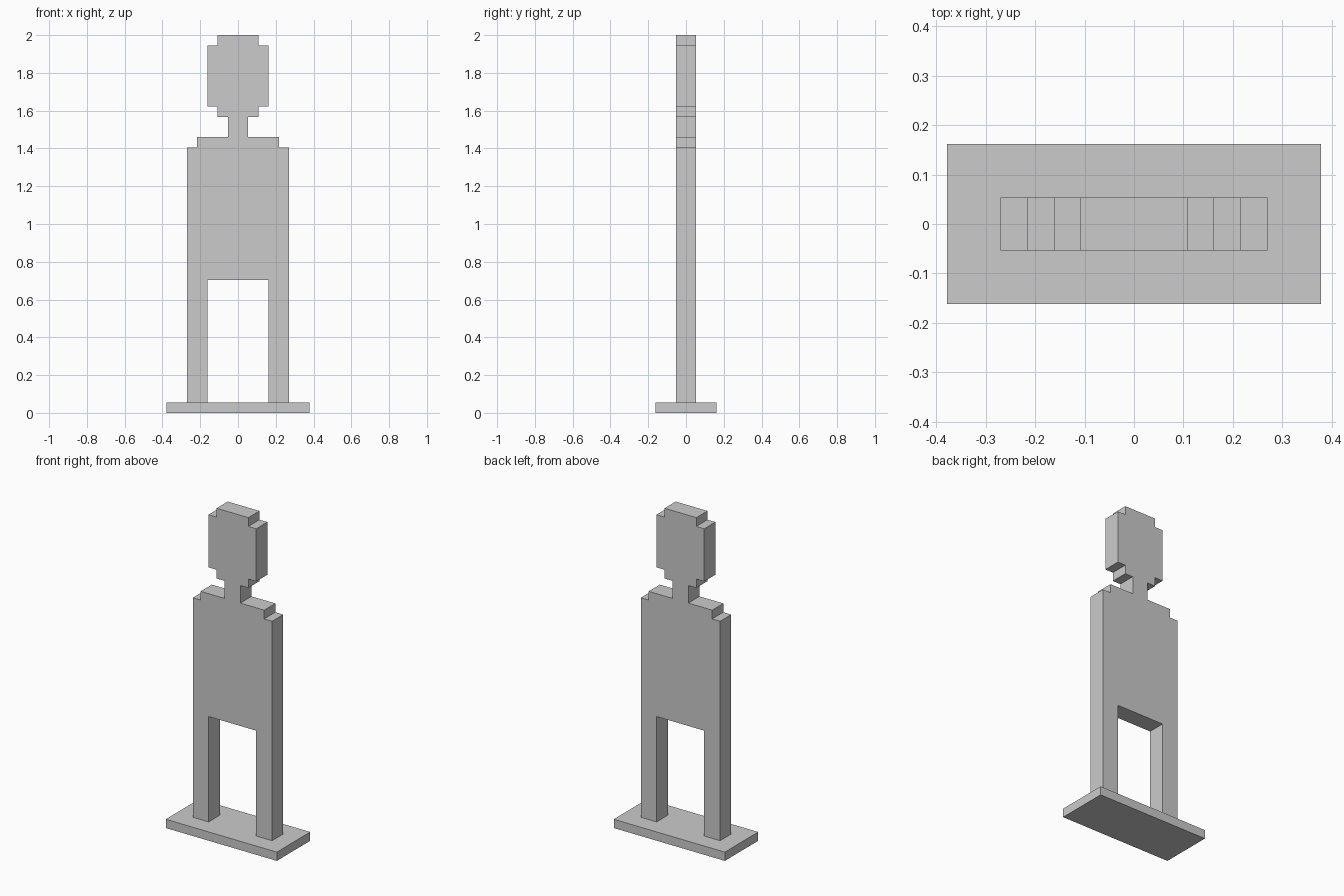
import bpy, bmesh

if "Cube" in bpy.data.objects:
    bpy.data.objects.remove(bpy.data.objects["Cube"])

U = 2 / 37  # grid step: the model is 37 steps tall


def extruded_profile(name, points, half_depth):
    """Extrude a closed x-z outline (in grid steps) along y."""
    bm = bmesh.new()
    face = bm.faces.new([bm.verts.new((x * U, -half_depth * U, z * U)) for x, z in points])
    ext = bmesh.ops.extrude_face_region(bm, geom=[face])
    verts = [g for g in ext["geom"] if isinstance(g, bmesh.types.BMVert)]
    bmesh.ops.translate(bm, verts=verts, vec=(0, 2 * half_depth * U, 0))
    bmesh.ops.recalc_face_normals(bm, faces=bm.faces)
    mesh = bpy.data.meshes.new(name)
    bm.to_mesh(mesh)
    bm.free()
    obj = bpy.data.objects.new(name, mesh)
    bpy.context.collection.objects.link(obj)
    return obj


def mirrored(half):
    """Complete a right-hand outline with its left-hand mirror."""
    return half + [(-x, z) for x, z in reversed(half)]


# Flat base plate
extruded_profile("base_plate", mirrored([(7, 0), (7, 1)]), 3)

# One-piece figure cut-out: leg, stepped shoulder, neck, stepped head
figure_half = [
    (3, 13), (3, 1), (5, 1), (5, 26),
    (4, 26), (4, 27), (1, 27), (1, 29),
    (2, 29), (2, 30), (3, 30), (3, 36), (2, 36), (2, 37),
]
extruded_profile("figure_cutout", mirrored(figure_half), 1)
